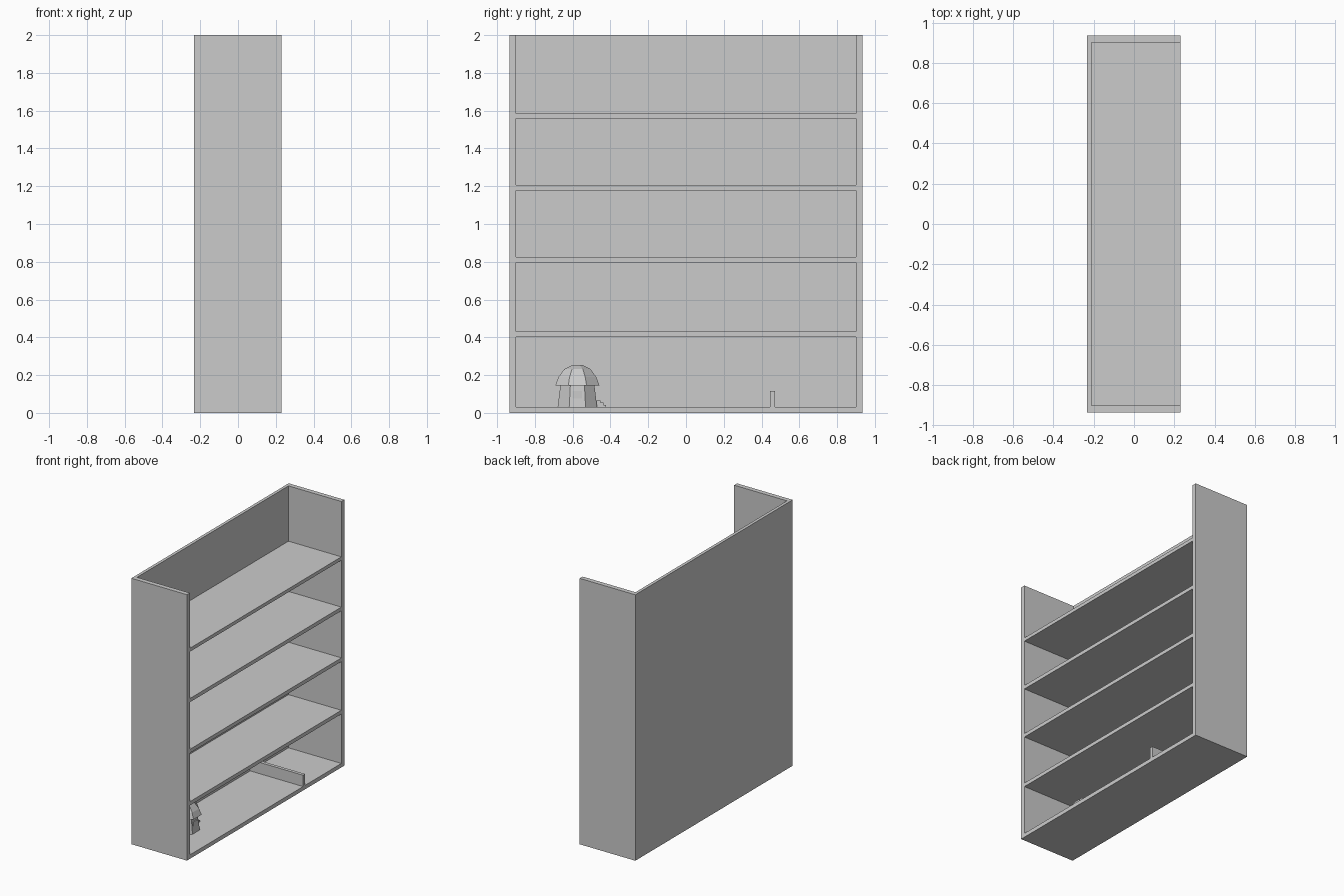
import bpy, bmesh, math

if "Cube" in bpy.data.objects:
    bpy.data.objects.remove(bpy.data.objects["Cube"])


def box(name, x0, x1, y0, y1, z0, z1):
    bm = bmesh.new()
    bmesh.ops.create_cube(bm, size=1)
    for v in bm.verts:
        v.co = (x0 if v.co.x < 0 else x1,
                y0 if v.co.y < 0 else y1,
                z0 if v.co.z < 0 else z1)
    return finish(name, bm)


def finish(name, bm):
    bmesh.ops.recalc_face_normals(bm, faces=bm.faces)
    me = bpy.data.meshes.new(name)
    bm.to_mesh(me)
    bm.free()
    ob = bpy.data.objects.new(name, me)
    bpy.context.collection.objects.link(ob)
    return ob


def lathe(name, profile, sides, cx, cy):
    # closed faceted solid from (radius, z) rings
    bm = bmesh.new()
    rings = []
    for r, z in profile:
        rings.append([bm.verts.new((cx + r * math.cos(math.tau * (i + 0.5) / sides),
                                    cy + r * math.sin(math.tau * (i + 0.5) / sides), z))
                      for i in range(sides)])
    for a, b in zip(rings, rings[1:]):
        for i in range(sides):
            j = (i + 1) % sides
            bm.faces.new((a[i], a[j], b[j], b[i]))
    bm.faces.new(rings[0])
    bm.faces.new(rings[-1])
    return finish(name, bm)


X0, X1, XB = -0.233, 0.23, -0.21
Y, YI = 0.935, 0.90

# Case: back, two sides, five shelves, open top
box("back_panel", X0, XB, -YI, YI, 0, 2)
box("left_side", X0, X1, -Y, -YI, 0, 2)
box("right_side", X0, X1, YI, Y, 0, 2)
for n, (z0, z1) in enumerate([(0, 0.03), (0.402, 0.43), (0.796, 0.824),
                              (1.178, 1.206), (1.558, 1.584)]):
    box(f"shelf_{n + 1}", XB, X1, -YI, YI, z0, z1)

# Low divider on the bottom shelf
box("divider", XB, X1, 0.445, 0.47, 0.03, 0.115)

# Small domed hut
HX, HY = -0.05, -0.575
lathe("hut_wall", [(0.113, 0.03), (0.097, 0.15)], 8, HX, HY)
lathe("hut_roof", [(0.095, 0.15), (0.126, 0.146), (0.108, 0.19),
                   (0.075, 0.232), (0.028, 0.254)], 8, HX, HY)
box("hut_window", HX + 0.07, HX + 0.101, HY - 0.025, HY + 0.025, 0.075, 0.115)

# Steps beside the hut
for n in range(3):
    box(f"step_{n + 1}", HX - 0.03, HX + 0.03, -0.48, -0.424 - n * 0.014,
        0.03 + n * 0.012, 0.042 + n * 0.012)
